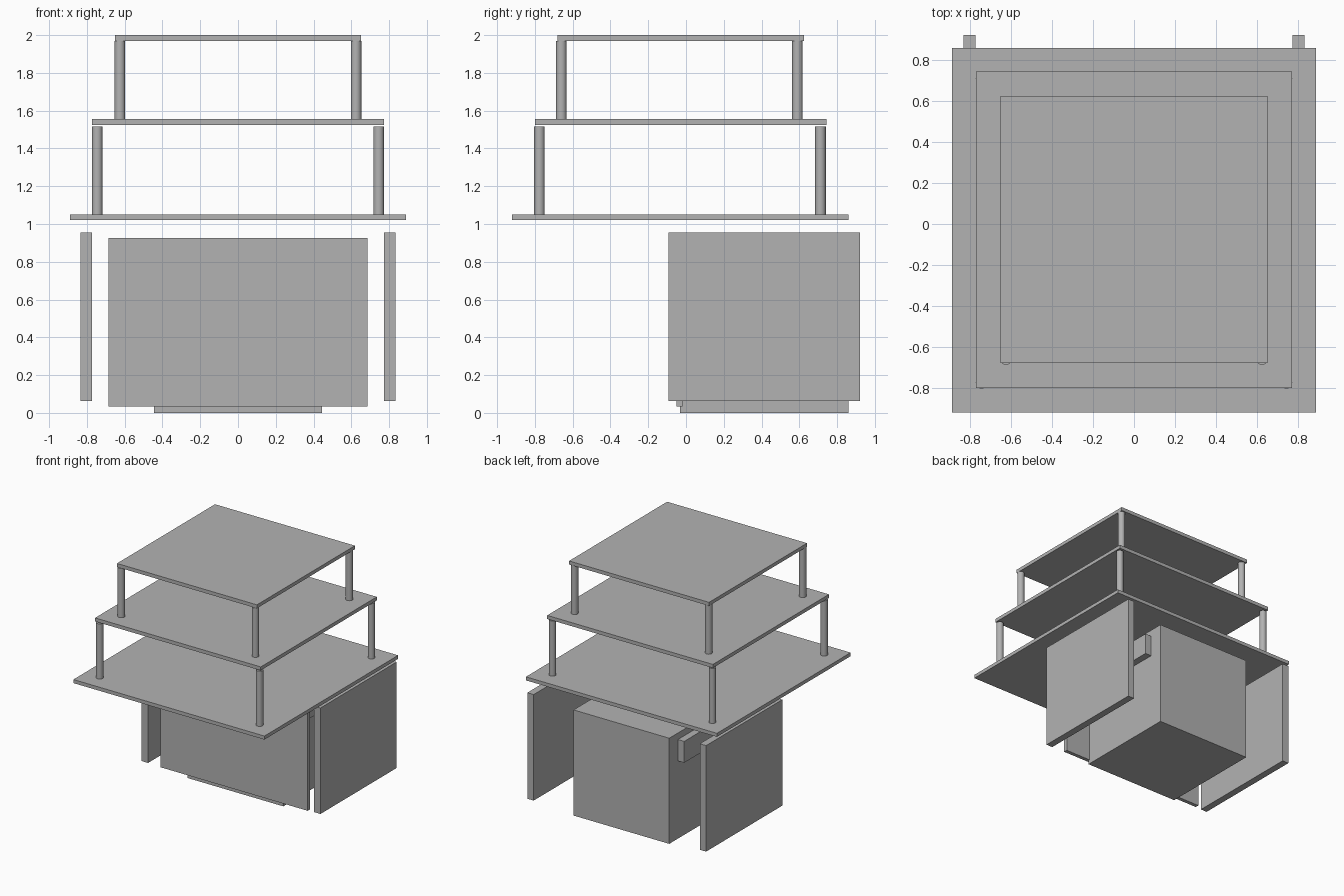
import bpy

old = bpy.data.objects.get("Cube")
if old:
    bpy.data.objects.remove(old, do_unlink=True)

# Single plain grey
grey = bpy.data.materials.new("plain_grey")
grey.use_nodes = True
colour = (0.448, 0.448, 0.448, 1)
grey.diffuse_color = colour
grey.node_tree.nodes["Principled BSDF"].inputs["Base Color"].default_value = colour


def box(name, xs, ys, zs):
    """Axis-aligned box given by its limits on each axis."""
    spans = (xs, ys, zs)
    bpy.ops.mesh.primitive_cube_add(size=1, location=[(a + b) / 2 for a, b in spans])
    ob = bpy.context.object
    ob.name = name
    ob.scale = [b - a for a, b in spans]
    bpy.ops.object.transform_apply(location=False, rotation=False, scale=True)
    ob.data.materials.append(grey)


def post(name, x, y, z0, z1):
    """Round upright post."""
    bpy.ops.mesh.primitive_cylinder_add(vertices=32, radius=0.028, depth=z1 - z0,
                                        location=(x, y, (z0 + z1) / 2))
    ob = bpy.context.object
    ob.name = name
    bpy.ops.object.shade_smooth_by_angle()
    ob.data.materials.append(grey)


# Stacked shelves
box("lower_shelf", (-0.89, 0.89), (-0.92, 0.86), (1.02, 1.05))
box("middle_shelf", (-0.772, 0.772), (-0.80, 0.745), (1.525, 1.555))
box("top_shelf", (-0.652, 0.652), (-0.68, 0.625), (1.97, 2.0))

# Drawer body and its front panel
box("drawer_body", (-0.446, 0.446), (-0.033, 0.86), (0, 0.89))
box("drawer_front", (-0.685, 0.685), (-0.05, -0.018), (0.033, 0.926))

for side, s in (("left", 1), ("right", -1)):
    # Side panels and the slide rails beside the drawer
    box(side + "_side_panel", sorted((s * 0.774, s * 0.833)), (-0.092, 0.922), (0.062, 0.955))
    box(side + "_slide_rail", sorted((s * 0.446, s * 0.505)), (0.09, 0.745), (0.655, 0.835))
    # Corner posts of the two upper tiers
    for end, y_low, y_high in (("front", -0.776, -0.66), ("back", 0.712, 0.59)):
        post(f"lower_post_{end}_{side}", s * 0.745, y_low, 1.05, 1.515)
        post(f"upper_post_{end}_{side}", s * 0.625, y_high, 1.555, 1.97)
